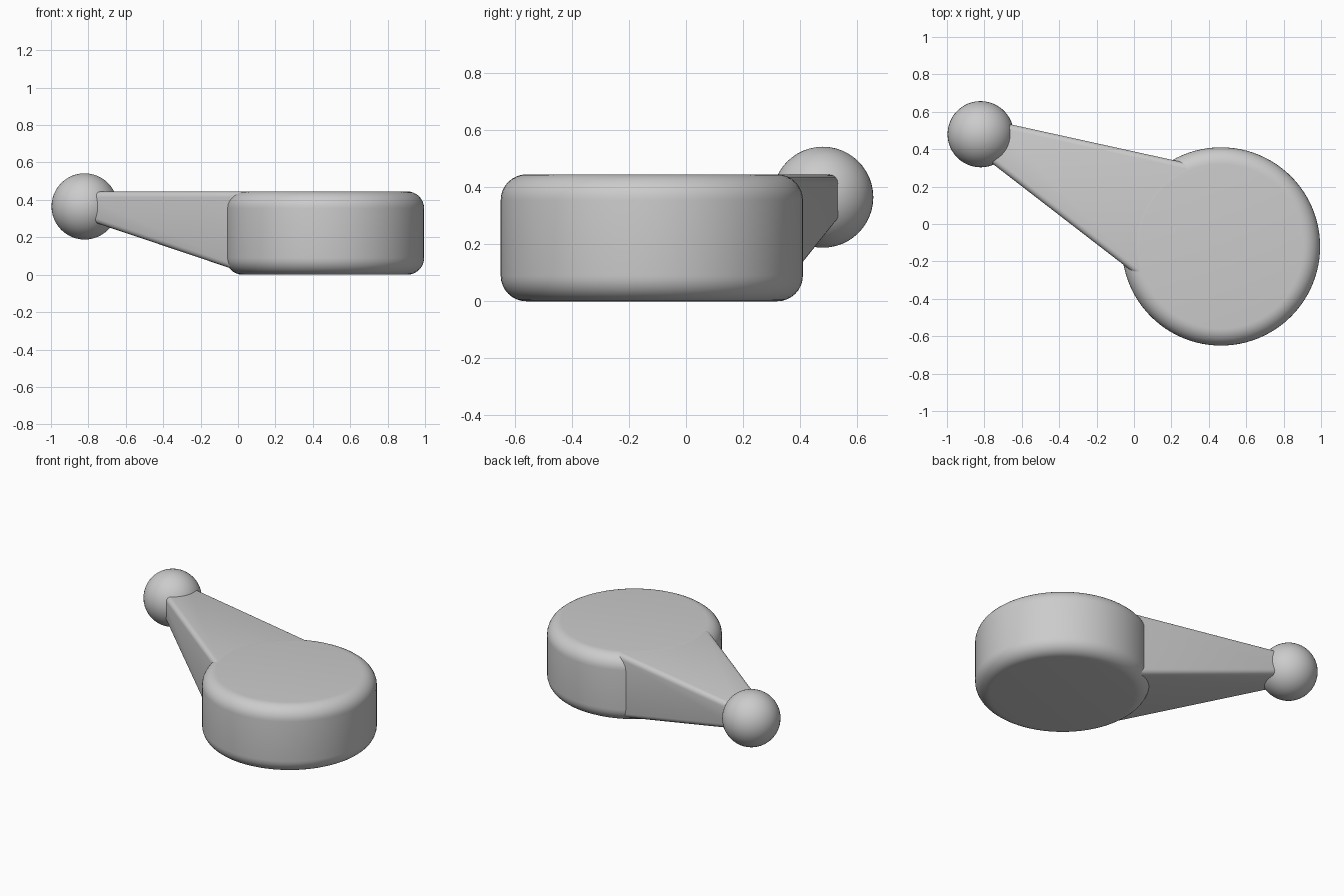
import bpy
import bmesh
import math
from mathutils import Vector

cube = bpy.data.objects.get("Cube")
if cube:
    bpy.data.objects.remove(cube, do_unlink=True)

grey = bpy.data.materials.new("plain grey")
grey.use_nodes = True
colour = (0.6, 0.6, 0.6, 1)
grey.diffuse_color = colour
grey.node_tree.nodes["Principled BSDF"].inputs["Base Color"].default_value = colour

HUB = Vector((0.465, -0.12, 0))
KNOB = Vector((-0.82, 0.48, 0.365))
HEIGHT = 0.445


def finish(obj, name, bevel=0, segments=6):
    obj.name = name
    obj.data.materials.append(grey)
    bpy.context.view_layer.objects.active = obj
    obj.select_set(True)
    if bevel:
        mod = obj.modifiers.new("rounded edges", "BEVEL")
        mod.width = bevel
        mod.segments = segments
        mod.limit_method = "ANGLE"
        mod.angle_limit = math.radians(30)
        bpy.ops.object.modifier_apply(modifier=mod.name)
    bpy.ops.object.shade_smooth_by_angle(angle=math.radians(30))
    obj.select_set(False)


# Round hub with soft rims
bpy.ops.mesh.primitive_cylinder_add(vertices=96, radius=0.53, depth=HEIGHT,
                                    location=HUB + Vector((0, 0, HEIGHT / 2)))
finish(bpy.context.object, "round_hub", 0.09, 8)

# Ball at the end of the arm
bpy.ops.mesh.primitive_uv_sphere_add(segments=48, ring_count=24, radius=0.177, location=KNOB)
finish(bpy.context.object, "ball_knob")

# Tapered arm: sections (distance from ball, bottom height) widening to the hub
along = (HUB - KNOB).to_2d().normalized()
across = Vector((-along.y, along.x))
bm = bmesh.new()
rings = []
for dist, bottom in ((0.03, 0.297), (1.11, 0.002), (1.25, 0.002)):
    half = 0.088 + 0.224 * dist
    ring = []
    for side, z in ((-1, bottom), (1, bottom), (1, HEIGHT - 0.001), (-1, HEIGHT - 0.001)):
        p = KNOB.to_2d() + along * dist + across * side * half
        ring.append(bm.verts.new((p.x, p.y, z)))
    rings.append(ring)
for a, b in zip(rings, rings[1:]):
    for i in range(4):
        j = (i + 1) % 4
        bm.faces.new((a[i], a[j], b[j], b[i]))
bm.faces.new(rings[0])
bm.faces.new(rings[-1])
bmesh.ops.recalc_face_normals(bm, faces=bm.faces)
mesh = bpy.data.meshes.new("tapered_arm")
bm.to_mesh(mesh)
bm.free()
arm = bpy.data.objects.new("tapered_arm", mesh)
bpy.context.collection.objects.link(arm)
bpy.ops.object.select_all(action="DESELECT")
finish(arm, "tapered_arm", 0.03, 4)
